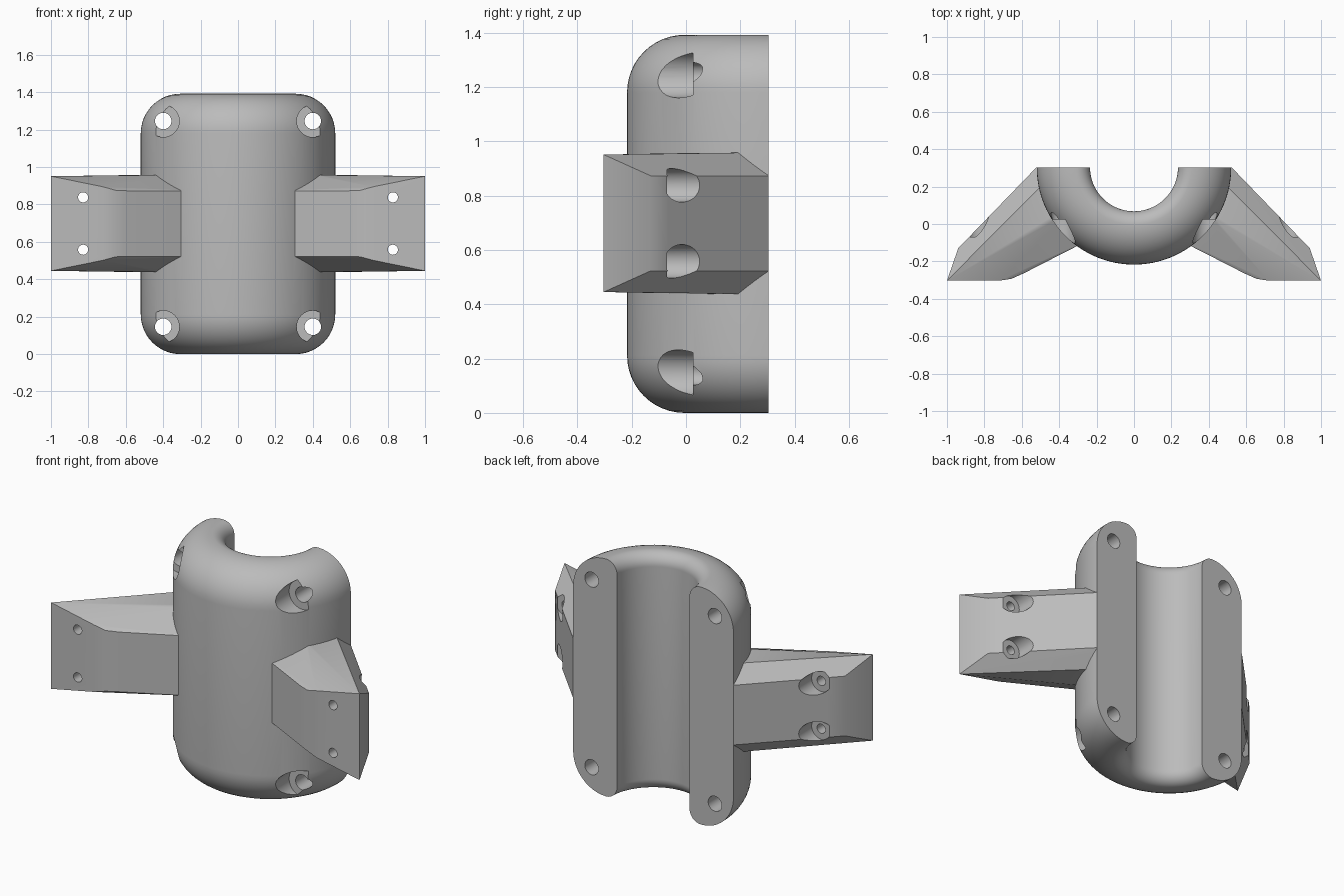
import bpy, bmesh, math
from mathutils import Matrix, Vector

cube = bpy.data.objects.get("Cube")
if cube:
    bpy.data.objects.remove(cube, do_unlink=True)

BACK = 0.303           # flat mounting plane, also the axis of the sleeve
HEIGHT = 1.392
MID = HEIGHT / 2 + 0.002

grey = bpy.data.materials.new("plain grey")
grey.use_nodes = True
grey.diffuse_color = (0.5, 0.5, 0.5, 1)
grey.node_tree.nodes["Principled BSDF"].inputs["Base Color"].default_value = (0.5, 0.5, 0.5, 1)


def to_object(name, bm):
    bmesh.ops.recalc_face_normals(bm, faces=bm.faces)
    mesh = bpy.data.meshes.new(name)
    bm.to_mesh(mesh)
    bm.free()
    mesh.materials.append(grey)
    obj = bpy.data.objects.new(name, mesh)
    bpy.context.collection.objects.link(obj)
    return obj


def arc(cr, cz, radius, start, steps=12):
    """Quarter circle of (radius, height) points, counter-clockwise from start degrees."""
    angles = [math.radians(start + 90 * i / steps) for i in range(steps + 1)]
    return [(cr + radius * math.cos(a), cz + radius * math.sin(a)) for a in angles]


def make_sleeve(outer=0.52, inner=0.235, big=0.212, small=0.073, sides=128):
    """Rounded wall section swept around the vertical axis."""
    section = (arc(outer - big, big, big, 270) + arc(outer - big, HEIGHT - big, big, 0)
               + arc(inner + small, HEIGHT - small, small, 90)
               + arc(inner + small, small, small, 180))
    bm = bmesh.new()
    rings = []
    for i in range(sides):
        a = math.tau * i / sides
        rings.append([bm.verts.new((r * math.cos(a), BACK + r * math.sin(a), z))
                      for r, z in section])
    n = len(section)
    for i, ring in enumerate(rings):
        after = rings[(i + 1) % sides]
        for j in range(n):
            k = (j + 1) % n
            bm.faces.new((ring[j], after[j], after[k], ring[k]))
    return to_object("rounded_half_sleeve", bm)


def make_arm():
    """Chamfered arm on the left side, as the hull of its upper and lower corners."""
    upper = [(1.0, -0.303, 0.253), (0.72, -0.303, 0.196), (0.655, -0.293, 0.178),
             (0.59, -0.264, 0.175), (0.24, -0.085, 0.175),        # front edge
             (0.94, -0.13, 0.175), (0.48, 0.346, 0.175),          # back edge
             (0.44, 0.26, 0.26), (0.51, 0.19, 0.26), (0.35, 0.076, 0.26)]  # top
    bm = bmesh.new()
    for x, y, h in upper:
        for side in (-1, 1):
            bm.verts.new((x, y, MID + side * h))
    result = bmesh.ops.convex_hull(bm, input=bm.verts)
    loose = [g for g in result["geom_interior"] if isinstance(g, bmesh.types.BMVert)]
    bmesh.ops.delete(bm, geom=loose, context='VERTS')
    bmesh.ops.dissolve_limit(bm, angle_limit=0.01, verts=bm.verts, edges=bm.edges)
    return to_object("side_arms", bm)


def make_bore(name, x, z, radius, y0, y1, sides=48):
    """Round cutter running along y."""
    bm = bmesh.new()
    place = (Matrix.Translation(Vector((x, (y0 + y1) / 2, z)))
             @ Matrix.Rotation(math.pi / 2, 4, 'X'))
    bmesh.ops.create_cone(bm, cap_ends=True, segments=sides, radius1=radius,
                          radius2=radius, depth=y1 - y0, matrix=place)
    return to_object(name, bm)


def combine(target, tool, operation):
    mod = target.modifiers.new(operation.lower(), 'BOOLEAN')
    mod.operation, mod.solver, mod.object = operation, 'EXACT', tool
    bpy.context.view_layer.objects.active = target
    bpy.ops.object.modifier_apply(modifier=mod.name)
    bpy.data.objects.remove(tool, do_unlink=True)


bracket = make_sleeve()
bracket.name = "clamp_bracket"

# Both arms joined to the sleeve
arm = make_arm()
mirror = arm.modifiers.new("other side", 'MIRROR')
mirror.use_mirror_merge = False
bpy.context.view_layer.objects.active = arm
bpy.ops.object.modifier_apply(modifier=mirror.name)
combine(bracket, arm, 'UNION')

# Flat back
bm = bmesh.new()
bmesh.ops.create_cube(bm, size=3, matrix=Matrix.Translation((0, BACK + 1.5, MID)))
combine(bracket, to_object("back_cutter", bm), 'DIFFERENCE')

# Screw holes: sleeve heads recessed from the front, arm heads from the back
for side in (-1, 1):
    for up in (-1, 1):
        z = HEIGHT / 2 + up * 0.55
        combine(bracket, make_bore("head_cutter", side * 0.4, z, 0.086, -0.5, 0.025), 'DIFFERENCE')
        combine(bracket, make_bore("hole_cutter", side * 0.4, z, 0.044, -0.4, 0.5), 'DIFFERENCE')
        z = MID + up * 0.14
        combine(bracket, make_bore("head_cutter", side * 0.828, z, 0.062, -0.07, 0.4), 'DIFFERENCE')
        combine(bracket, make_bore("hole_cutter", side * 0.828, z, 0.027, -0.5, 0.3), 'DIFFERENCE')

bpy.ops.object.select_all(action='DESELECT')
bracket.select_set(True)
bpy.context.view_layer.objects.active = bracket
bpy.ops.object.shade_smooth_by_angle(angle=math.radians(30))
